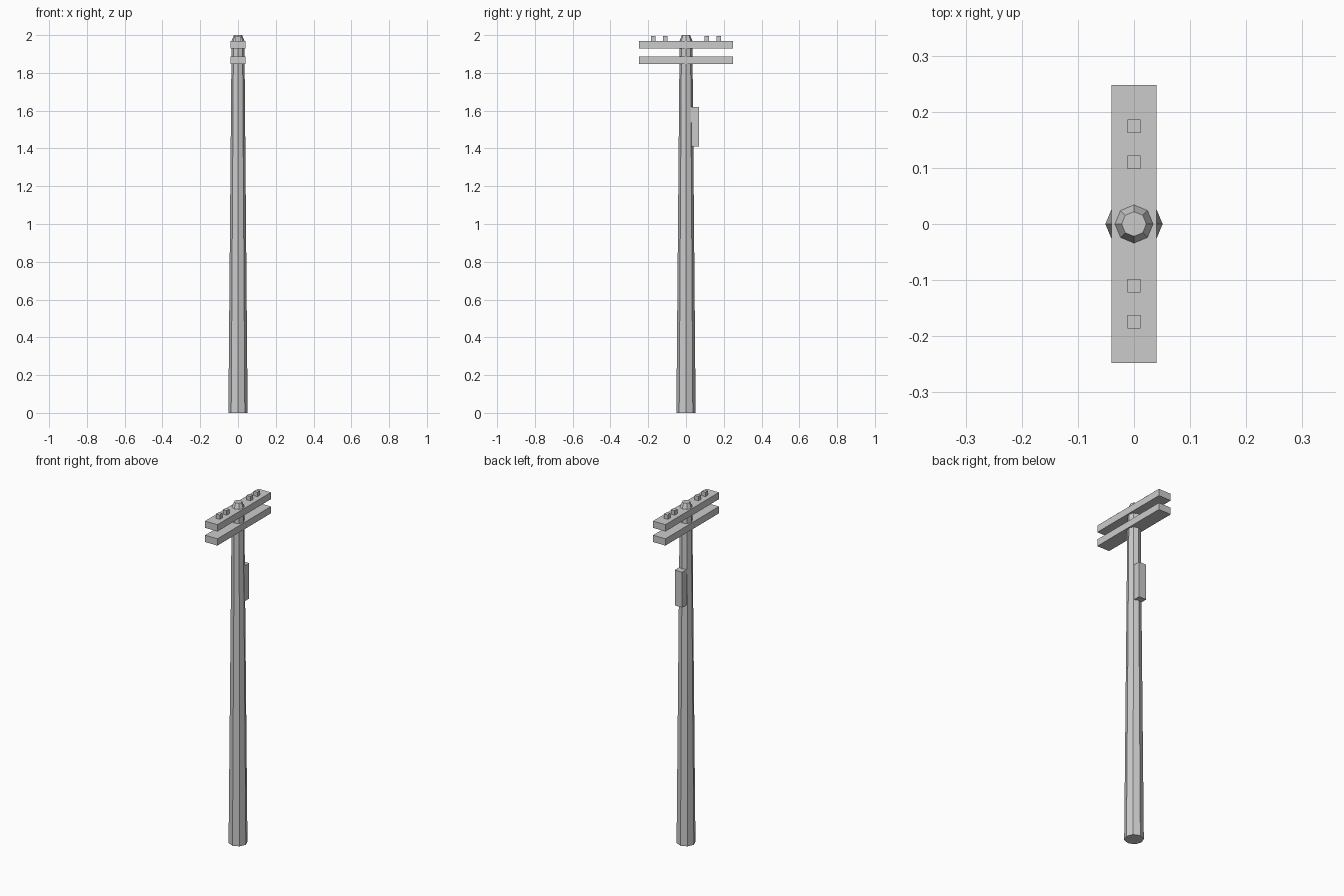
import bpy
import bmesh
from math import cos, sin, pi

cube = bpy.data.objects.get("Cube")
if cube:
    bpy.data.objects.remove(cube, do_unlink=True)

grey = bpy.data.materials.new("plain_grey")
grey.use_nodes = True
colour = (0.6, 0.6, 0.6, 1)
grey.diffuse_color = colour
grey.node_tree.nodes["Principled BSDF"].inputs["Base Color"].default_value = colour


def finish(name, bm):
    bmesh.ops.recalc_face_normals(bm, faces=bm.faces)
    mesh = bpy.data.meshes.new(name)
    bm.to_mesh(mesh)
    bm.free()
    mesh.materials.append(grey)
    obj = bpy.data.objects.new(name, mesh)
    bpy.context.collection.objects.link(obj)
    return obj


def box(name, size, centre):
    bm = bmesh.new()
    bmesh.ops.create_cube(bm, size=1)
    bmesh.ops.scale(bm, vec=size, verts=bm.verts)
    bmesh.ops.translate(bm, vec=centre, verts=bm.verts)
    return finish(name, bm)


def lathe(name, profile, sides=8):
    bm = bmesh.new()
    rings = [[bm.verts.new((r * cos(2 * pi * i / sides), r * sin(2 * pi * i / sides), z))
              for i in range(sides)] for r, z in profile]
    for low, high in zip(rings, rings[1:]):
        for i in range(sides):
            j = (i + 1) % sides
            bm.faces.new((low[i], low[j], high[j], high[i]))
    bm.faces.new(rings[0])
    bm.faces.new(rings[-1])
    return finish(name, bm)


# Tapered octagonal pole with a chamfered tip
lathe("pole", [(0.051, 0), (0.034, 1.97), (0.022, 2.0)])

# Two crossarms
for name, z in (("upper_crossarm", 1.95), ("lower_crossarm", 1.867)):
    box(name, (0.08, 0.496, 0.04), (0, 0, z))

# Insulator blocks on the upper crossarm
for side, label in ((-1, "front"), (1, "back")):
    for y, place in ((0.11, "inner"), (0.174, "outer")):
        box(f"{label}_{place}_insulator", (0.024, 0.024, 0.035), (0, side * y, 1.9785))

# Equipment box on the back of the pole
box("equipment_box", (0.048, 0.045, 0.208), (0, 0.0475, 1.515))
